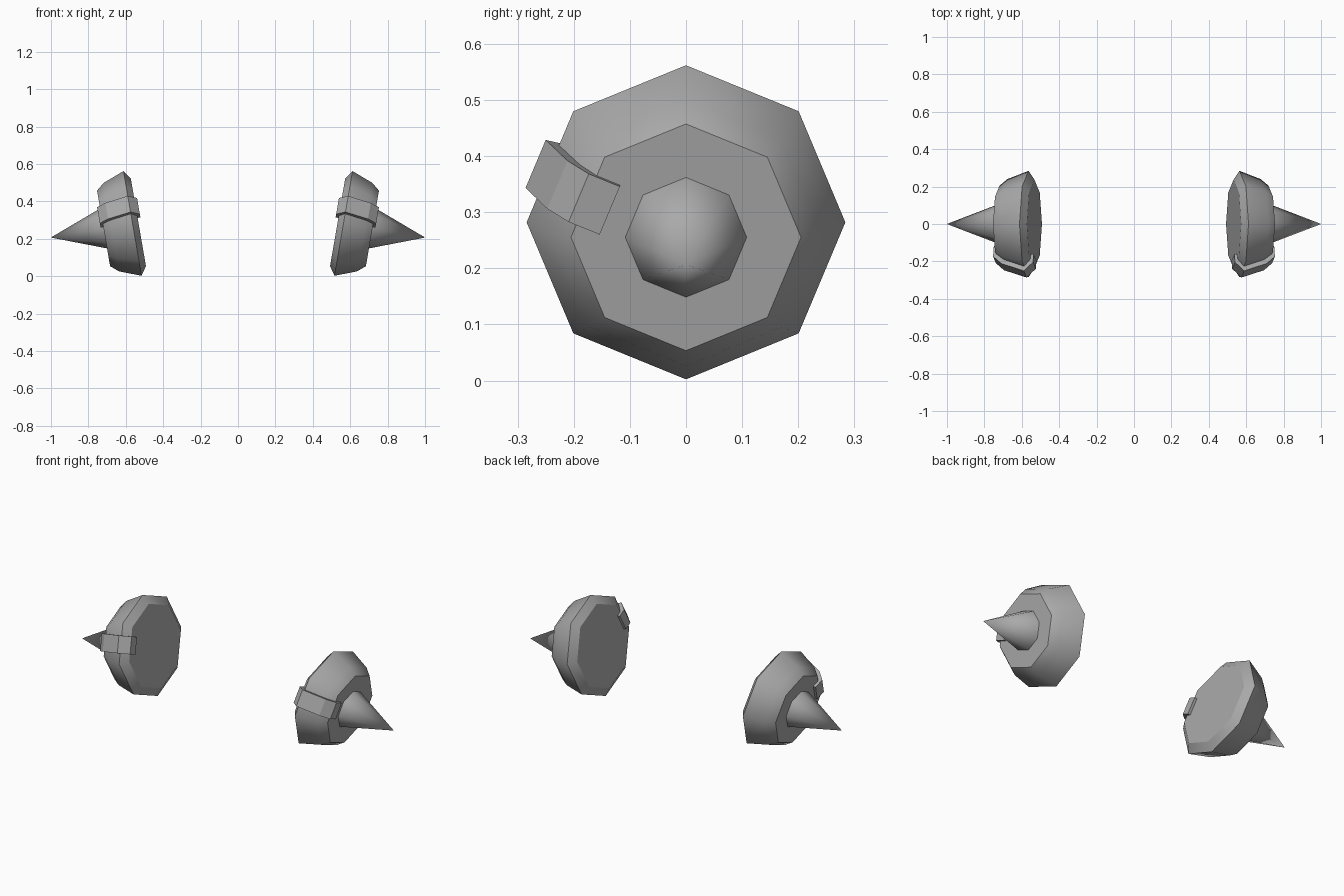
import bpy, bmesh, math
from mathutils import Matrix, Vector

cube = bpy.data.objects.get("Cube")
if cube:
    bpy.data.objects.remove(cube, do_unlink=True)

grey = bpy.data.materials.new("plain_grey")
grey.use_nodes = True
GREY = (0.4, 0.4, 0.4, 1)
grey.diffuse_color = GREY
grey.node_tree.nodes["Principled BSDF"].inputs["Base Color"].default_value = GREY

SIDES = 8
TILT = math.radians(9.8)
# Local frame: x runs outward along the axle, z up the disc
PLACE = Matrix.Translation((0.564, 0, 0.282)) @ Matrix.Rotation(TILT, 4, 'Y')


def finish(bm, name, side):
    """Place a part on one side, mirroring it for the right."""
    bm.transform(Matrix.Diagonal((side, 1, 1, 1)) @ PLACE)
    bmesh.ops.recalc_face_normals(bm, faces=bm.faces)
    mesh = bpy.data.meshes.new(name)
    bm.to_mesh(mesh)
    bm.free()
    mesh.materials.append(grey)
    bpy.context.collection.objects.link(bpy.data.objects.new(name, mesh))


def ring(bm, a, r):
    turn = math.tau / SIDES
    return [bm.verts.new((a, r * math.cos(i * turn), r * math.sin(i * turn)))
            for i in range(SIDES)]


def bridge(bm, low, high):
    for i in range(SIDES):
        j = (i + 1) % SIDES
        bm.faces.new((low[i], low[j], high[j], high[i])).smooth = True


def disc(side, name):
    bm = bmesh.new()
    rings = [ring(bm, a, r) for a, r in
             ((-0.032, 0.237), (0, 0.284), (0.115, 0.24), (0.157, 0.205))]
    for low, high in zip(rings, rings[1:]):
        bridge(bm, low, high)
    bm.faces.new(rings[0])
    bm.faces.new(rings[-1])
    # Crisp borders around both caps and the widest rim
    for k in (0, 1, 3):
        for i in range(SIDES):
            bm.edges.get((rings[k][i], rings[k][i - 1])).smooth = False
    finish(bm, name, side)


def spike(side, name):
    bm = bmesh.new()
    base = ring(bm, 0.155, 0.109)
    tip = bm.verts.new((0.443, 0, 0))
    for i in range(SIDES):
        bm.faces.new((base[i - 1], base[i], tip)).smooth = True
    bm.faces.new(base)
    finish(bm, name, side)


def strap(side, name):
    """Bent band hooked over the rim, centred on one flat of the disc."""
    outer = [(-0.047, 0.19), (-0.047, 0.238), (0, 0.288),
             (0.125, 0.246), (0.172, 0.205), (0.172, 0.145)]
    inner = [(0.154, 0.145), (0.154, 0.188), (0.113, 0.22),
             (0, 0.259), (-0.03, 0.218), (-0.03, 0.19)]
    lean = math.radians(22.5)
    radial = Vector((0, -math.cos(lean), math.sin(lean)))
    across = Vector((0, math.sin(lean), math.cos(lean)))
    bm = bmesh.new()
    edge = [[bm.verts.new(Vector((a, 0, 0)) + radial * r + across * t)
             for a, r in outer + inner] for t in (-0.052, 0.042)]
    n = len(edge[0])
    for i in range(n):
        j = (i + 1) % n
        bm.faces.new((edge[0][i], edge[0][j], edge[1][j], edge[1][i]))
    # Side walls as a strip of quads between outer and inner bends
    for loop in edge:
        for i in range(n // 2 - 1):
            bm.faces.new((loop[i], loop[i + 1], loop[n - 2 - i], loop[n - 1 - i]))
    finish(bm, name, side)


for side, label in ((1, "left"), (-1, "right")):
    disc(side, label + "_disc")
    spike(side, label + "_spike")
    strap(side, label + "_strap")
